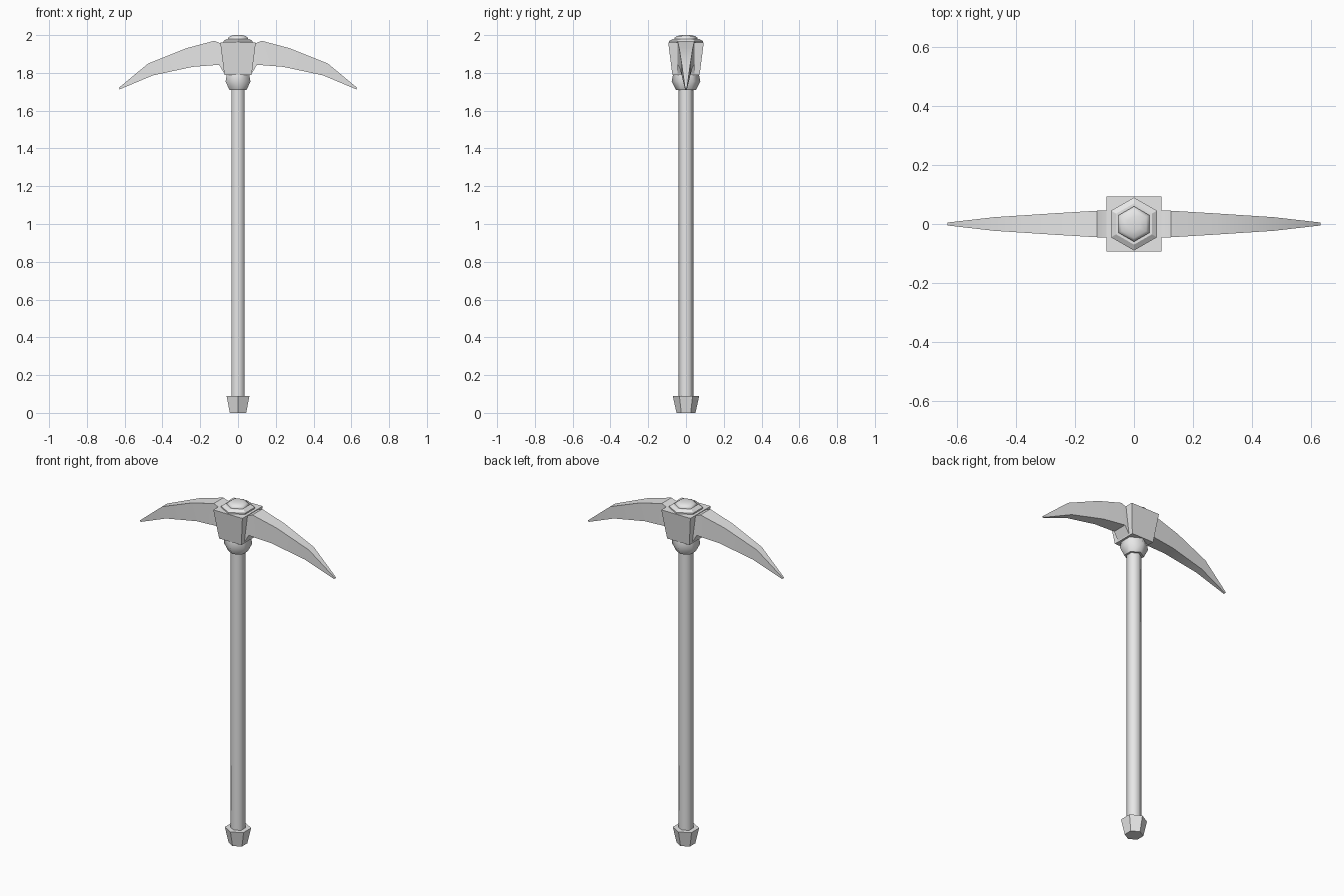
import bpy, bmesh, math

cube = bpy.data.objects.get("Cube")
if cube:
    bpy.data.objects.remove(cube, do_unlink=True)

grey = bpy.data.materials.new("plain_grey")
grey.use_nodes = True
grey.diffuse_color = (0.8, 0.8, 0.8, 1)
grey.node_tree.nodes["Principled BSDF"].inputs["Base Color"].default_value = (0.8, 0.8, 0.8, 1)


def loft(name, rings, smooth=None, cap_start=True, cap_end=True):
    """Skin a list of equal-length point rings into one object."""
    bm = bmesh.new()
    loops = [[bm.verts.new(p) for p in ring] for ring in rings]
    n = len(loops[0])
    for a, b in zip(loops, loops[1:]):
        for i in range(n):
            j = (i + 1) % n
            bm.faces.new((a[i], a[j], b[j], b[i]))
    if cap_start:
        bm.faces.new(loops[0][::-1])
    if cap_end:
        bm.faces.new(loops[-1])
    bmesh.ops.recalc_face_normals(bm, faces=bm.faces)
    mesh = bpy.data.meshes.new(name)
    bm.to_mesh(mesh)
    bm.free()
    mesh.materials.append(grey)
    obj = bpy.data.objects.new(name, mesh)
    bpy.context.collection.objects.link(obj)
    if smooth:
        bpy.ops.object.select_all(action="DESELECT")
        obj.select_set(True)
        bpy.context.view_layer.objects.active = obj
        bpy.ops.object.shade_smooth_by_angle(angle=math.radians(smooth))
    return obj


def turned(name, profile, sides=6, turn=90, smooth=None):
    """Stack regular polygons from (radius, height) pairs."""
    angles = [math.radians(turn + 360 * i / sides) for i in range(sides)]
    rings = [[(r * math.cos(a), r * math.sin(a), z) for a in angles] for r, z in profile]
    return loft(name, rings, smooth)


# Handle with its end cap and collar
turned("handle", [(0.04, 0.05), (0.04, 1.75)], smooth=65)
turned("end_cap", [(0.05, 0), (0.07, 0.09)])
turned("collar", [(0.053, 1.71), (0.076, 1.755), (0.068, 1.795)], smooth=65)

# Square head block, wider at the top
root2 = math.sqrt(2)
turned("head_block", [(0.072 * root2, 1.79), (0.094 * root2, 1.96)], sides=4, turn=45)

# Hexagonal plate and rounded stud on top
turned("top_plate", [(0.09, 1.95), (0.09, 1.968), (0.07, 1.98)])
turned("top_stud", [(0.06, 1.97), (0.06, 1.986), (0.048, 1.995), (0.025, 2.0)], smooth=65)

# Curved blade: top x, top z, bottom x, bottom z, half thickness
sections = [
    (0, 1.95, 0, 1.80, 0.046),
    (0.09, 1.955, 0.072, 1.795, 0.046),
    (0.125, 1.97, 0.1, 1.843, 0.045),
    (0.275, 1.93, 0.24, 1.832, 0.036),
    (0.475, 1.85, 0.45, 1.787, 0.023),
    (0.632, 1.72, 0.626, 1.713, 0.005),
]
rings = [[(xt, -h, zt), (xt, h, zt), (xb, h, zb), (xb, -h, zb)]
         for xt, zt, xb, zb, h in sections]
blades = loft("blades", rings, smooth=30, cap_start=False)
blades.modifiers.new("mirror", "MIRROR").use_axis[0] = True
